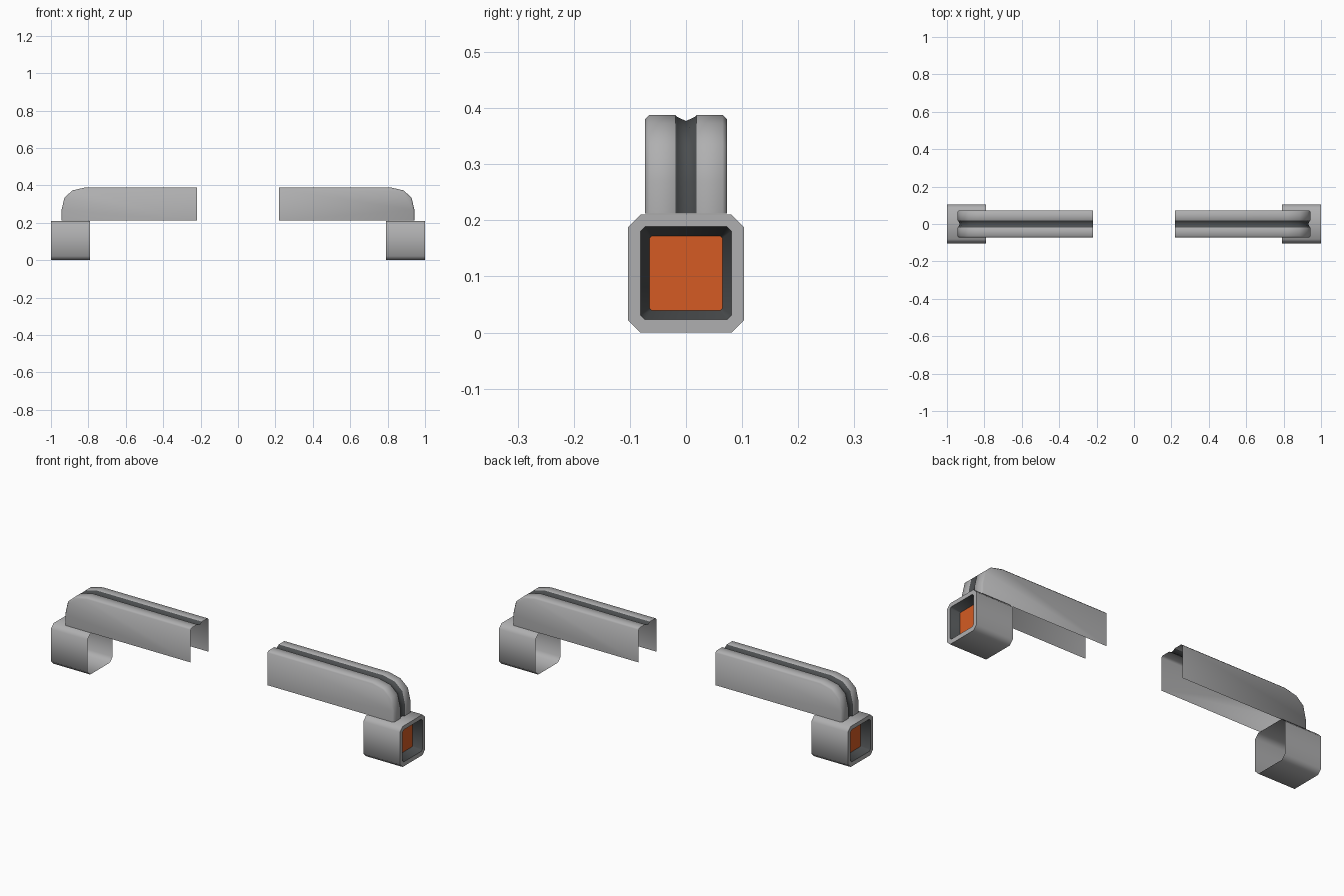
import bpy, bmesh, math
from mathutils import Vector

if "Cube" in bpy.data.objects:
    bpy.data.objects.remove(bpy.data.objects["Cube"])


def material(name, rgb):
    m = bpy.data.materials.new(name)
    m.diffuse_color = (*rgb, 1)
    m.use_nodes = True
    m.node_tree.nodes["Principled BSDF"].inputs["Base Color"].default_value = m.diffuse_color
    return m


GREY = material("grey", (0.43, 0.43, 0.435))
DARK = material("dark grey", (0.07, 0.075, 0.078))
ORANGE = material("orange", (0.66, 0.105, 0.017))


def bridge(bm, a, b, closed, mat=0):
    """Quads between two equal rows of vertices."""
    n = len(a)
    for i in range(n if closed else n - 1):
        j = (i + 1) % n
        bm.faces.new((a[i], a[j], b[j], b[i])).material_index = mat


def finish(bm, name, mats, angle):
    """Make the part and its opposite twin, turned half around z."""
    bmesh.ops.recalc_face_normals(bm, faces=bm.faces[:])
    me = bpy.data.meshes.new("right_" + name)
    bm.to_mesh(me)
    bm.free()
    for m in mats:
        me.materials.append(m)
    for p in me.polygons:
        p.use_smooth = True
    me.set_sharp_from_angle(angle=math.radians(angle))
    for side, turn in (("right_", 0), ("left_", math.pi)):
        ob = bpy.data.objects.new(side + name, me)
        ob.rotation_euler.z = turn
        bpy.context.collection.objects.link(ob)


# Square housing: chamfered sleeve, end frame, dark recess, orange panel
bm = bmesh.new()


def ring(x, hy, z0, z1, c):
    pts = [(hy, z0 + c), (hy, z1 - c), (hy - c, z1), (c - hy, z1),
           (-hy, z1 - c), (-hy, z0 + c), (c - hy, z0), (hy - c, z0)]
    return [bm.verts.new((x, y, z)) for y, z in pts]


rings = [ring(0.79, 0.103, 0.0, 0.21, 0.022),
         ring(1.0, 0.103, 0.0, 0.21, 0.022),
         ring(1.0, 0.081, 0.023, 0.189, 0.008),
         ring(0.955, 0.065, 0.039, 0.172, 0.004)]
for a, b, mat in zip(rings, rings[1:], (0, 0, 1)):
    bridge(bm, a, b, True, mat)
bm.faces.new(rings[-1]).material_index = 2
finish(bm, "housing", (GREY, DARK, ORANGE), 50)

# Arm: open-bottomed shell with rounded outer corner and V groove
path = [Vector(p) for p in ((0.943, 0.212), (0.943, 0.27), (0.928, 0.335),
                            (0.885, 0.373), (0.82, 0.388), (0.22, 0.388))]


def inset(d):
    """Offset the side profile inward by d."""
    out = []
    for i, p in enumerate(path):
        normals = []
        for a, b in zip(path[max(i - 1, 0):i + 1], path[i:i + 2] if i == 0 else path[i:i + 1]):
            if a != b:
                t = (b - a).normalized()
                normals.append(Vector((-t.y, t.x)))
        if i + 1 < len(path):
            t = (path[i + 1] - p).normalized()
            normals.append(Vector((-t.y, t.x)))
        out.append(p + sum(normals, Vector((0, 0))).normalized() * d)
    return out


bm = bmesh.new()
half = [(0.073, 0.008), (0.065, 0.0), (0.019, 0.0), (0.015, 0.004)]
section = half + [(0.0, 0.011)] + [(-y, d) for y, d in reversed(half)]
rows = [[bm.verts.new((p.x, y, p.y)) for p in inset(d)] for y, d in section]
for i, (a, b) in enumerate(zip(rows, rows[1:])):
    bridge(bm, a, b, False, 1 if 2 <= i <= 5 else 0)
# Flat side walls
for row, y in ((rows[0], 0.073), (rows[-1], -0.073)):
    bm.faces.new(row + [bm.verts.new((0.22, y, 0.212))])
finish(bm, "arm", (GREY, DARK), 50)
